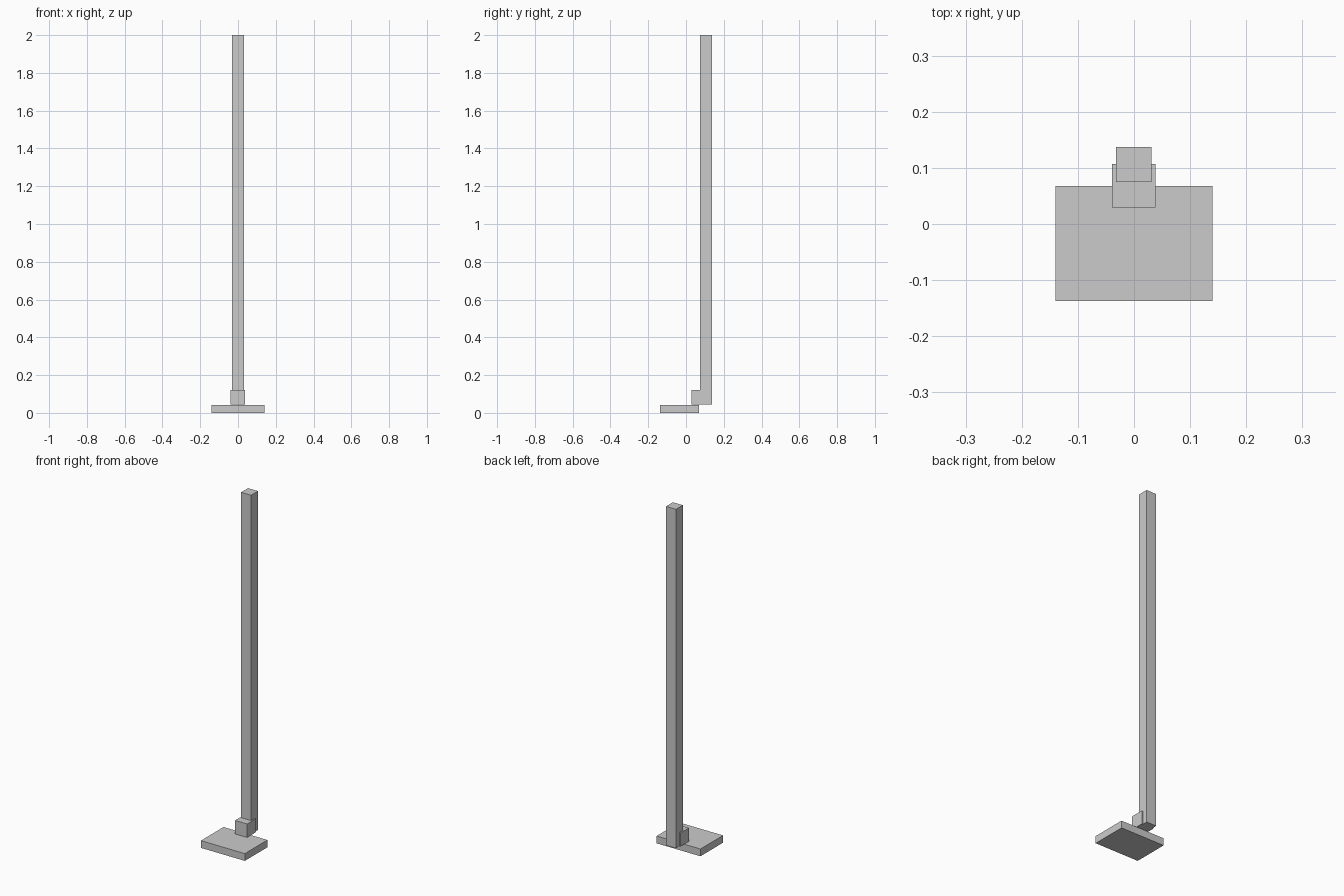
import bpy

if "Cube" in bpy.data.objects:
    bpy.data.objects.remove(bpy.data.objects["Cube"])


def box(name, x, y, z):
    """Axis-aligned box from (min, max) ranges."""
    bpy.ops.mesh.primitive_cube_add(
        size=1, location=[(a + b) / 2 for a, b in (x, y, z)])
    obj = bpy.context.object
    obj.name = name
    obj.scale = [b - a for a, b in (x, y, z)]
    bpy.ops.object.transform_apply(location=False, rotation=False, scale=True)
    return obj


# Flat foot plate
box("base_plate", (-0.14, 0.14), (-0.1375, 0.068), (0, 0.042))
# Small block joining plate and post
box("bracket_block", (-0.039, 0.038), (0.029, 0.107), (0.044, 0.122))
# Tall square post behind the plate
box("post", (-0.032, 0.031), (0.075, 0.1375), (0.044, 2.0))
